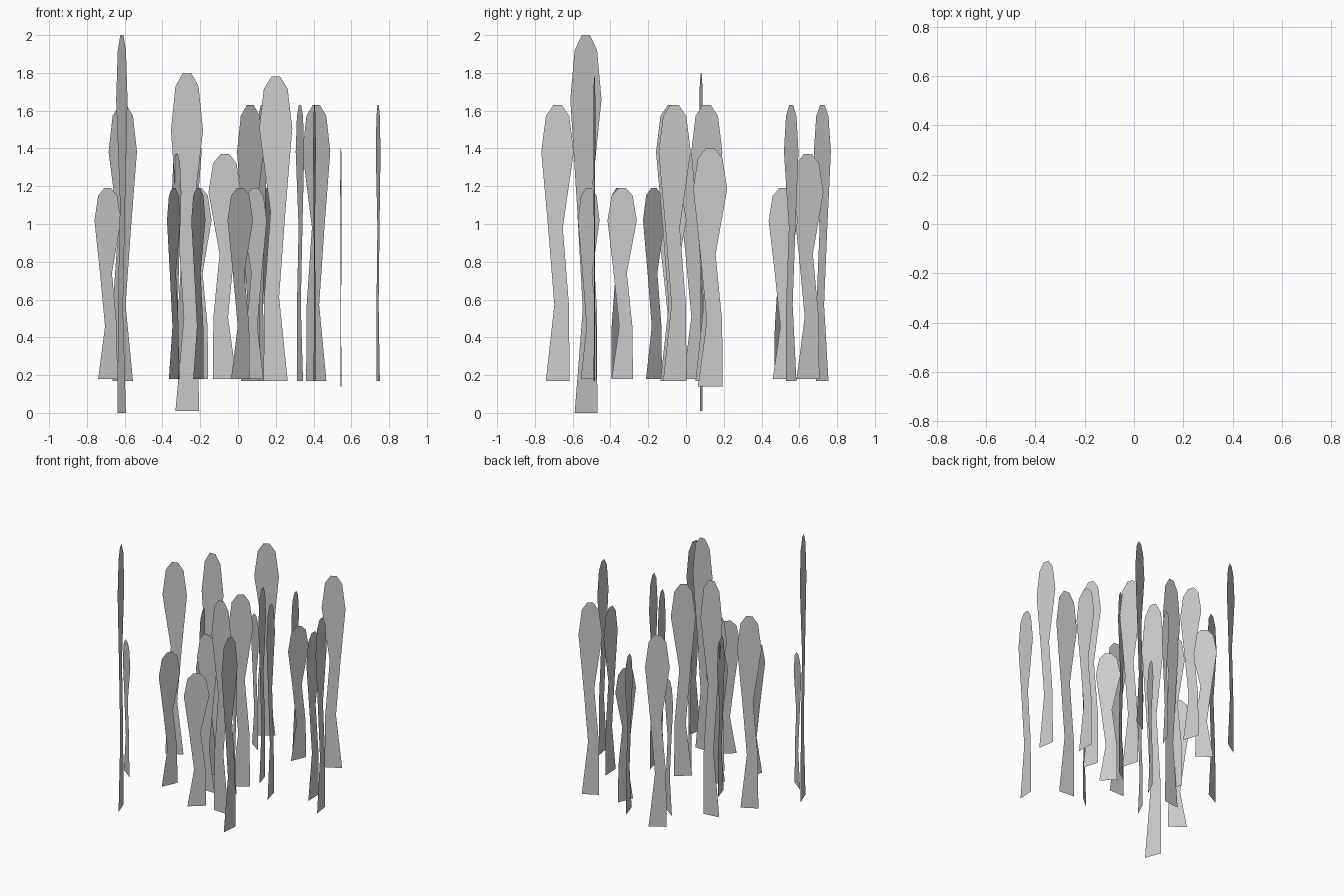
import bpy

# Leaf outline: (height fraction, low-waist side, high-waist side), in leaf widths
OUTLINE = [(0, .36, -.37), (.275, .10, -.35), (.555, .29, -.16),
           (.83, .50, -.50), (.96, .36, -.36), (1, .13, -.13)]


def leaf(name, x, y, dx, dy, z0, z1):
    """Flat upright leaf at (x, y); (dx, dy) is its width vector."""
    verts, faces = [], []
    for f, a, b in OUTLINE:
        z = z0 + f * (z1 - z0)
        for t in (a, b):
            verts.append((x + t * dx, y + t * dy, z))
    for i in range(len(OUTLINE) - 1):
        k = 2 * i
        faces.append((k, k + 1, k + 3, k + 2))
    mesh = bpy.data.meshes.new(name)
    mesh.from_pydata(verts, [], faces)
    mesh.update()
    obj = bpy.data.objects.new(name, mesh)
    bpy.context.collection.objects.link(obj)


def group(name, z0, z1, items):
    for i, it in enumerate(items):
        leaf(f"{name}_{i + 1}", *it, z0, z1)


# Tallest leaves
group("tallest_leaf", 0, 2.0, [(-.615, -.53, .06, -.165)])
group("long_leaf", .01, 1.80, [(-.27, .08, -.17, -.02)])
group("broad_leaf", .17, 1.78, [(.20, -.485, .175, -.012)])

# Tall leaves
group("tall_leaf", .17, 1.63, [
    (-.61, .11, .15, .08),
    (.405, -.68, -.015, -.172),
    (.065, -.06, -.14, -.10),
    (-.265, .722, .145, .09),
    (.127, .11, .05, -.165),
    (.328, -.075, .045, -.167),
    (.742, -.06, .025, -.17),
    (.415, .557, .147, .077)])

# Medium leaves
group("medium_leaf", .14, 1.40, [(.545, .128, .008, -.18)])
group("middle_leaf", .18, 1.37, [
    (-.325, .045, .05, -.165),
    (-.07, -.27, .172, 0),
    (.03, .645, .05, -.165)])

# Short leaves
group("short_leaf", .18, 1.19, [
    (-.69, -.355, -.14, .11),
    (-.34, -.338, -.072, -.155),
    (-.21, -.075, -.075, -.155),
    (.012, -.515, -.135, -.115),
    (.09, -.17, .125, -.115),
    (-.21, .505, -.14, .10),
    (.148, .515, -.065, -.155)])
